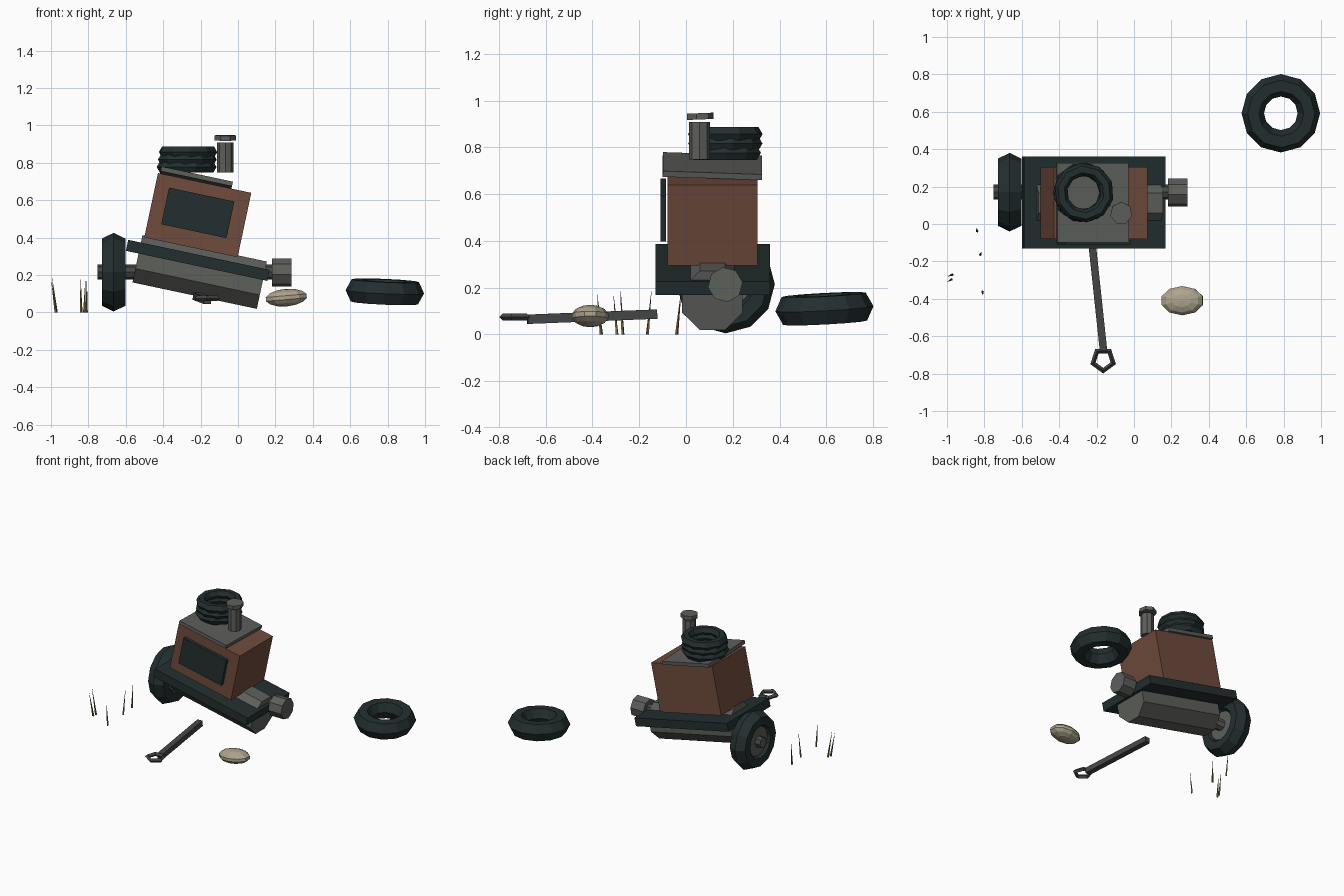
import bpy, bmesh
from math import radians, pi, cos, sin
from mathutils import Vector, Euler

cube = bpy.data.objects.get("Cube")
if cube:
    bpy.data.objects.remove(cube, do_unlink=True)


def material(name, rgb):
    m = bpy.data.materials.new(name)
    m.use_nodes = True
    m.diffuse_color = (*rgb, 1)
    bsdf = m.node_tree.nodes["Principled BSDF"]
    bsdf.inputs["Base Color"].default_value = (*rgb, 1)
    bsdf.inputs["Roughness"].default_value = 0.9
    return m


RUBBER = material("dark rubber", (0.017, 0.028, 0.029))
RUST = material("rusty brown", (0.16, 0.07, 0.045))
STEEL = material("worn steel", (0.11, 0.115, 0.105))
DARK_STEEL = material("dark steel", (0.06, 0.062, 0.062))
STONE = material("pale stone", (0.42, 0.37, 0.27))
STRAW = material("dry straw", (0.2, 0.15, 0.06))

TILT = radians(12)


def finish(bm, name, mat, loc, rot=(0, 0, 0)):
    bmesh.ops.recalc_face_normals(bm, faces=bm.faces)
    mesh = bpy.data.meshes.new(name)
    bm.to_mesh(mesh)
    bm.free()
    mesh.materials.append(mat)
    ob = bpy.data.objects.new(name, mesh)
    ob.location, ob.rotation_euler = loc, rot
    bpy.context.collection.objects.link(ob)
    return ob


def box(name, mat, size, loc, rot=(0, 0, 0)):
    bm = bmesh.new()
    bmesh.ops.create_cube(bm, size=1)
    bmesh.ops.scale(bm, vec=size, verts=bm.verts)
    return finish(bm, name, mat, loc, rot)


def cylinder(name, mat, radius, depth, loc, rot=(0, 0, 0), sides=8, turn=0.0, top=None):
    bm = bmesh.new()
    bmesh.ops.create_cone(bm, cap_ends=True, segments=sides, radius1=radius,
                          radius2=radius if top is None else top, depth=depth)
    bmesh.ops.rotate(bm, verts=bm.verts, matrix=Euler((0, 0, turn)).to_matrix())
    return finish(bm, name, mat, loc, rot)


def ring(name, mat, major, minor, loc, rot=(0, 0, 0), sides=12, section=6,
         stretch=1.0, turn=0.0, twist=0.0):
    """Faceted torus around its own z axis."""
    bm = bmesh.new()
    loops = []
    for i in range(sides):
        a = turn + 2 * pi * i / sides
        loop = []
        for j in range(section):
            b = twist + 2 * pi * j / section
            r = major + minor * cos(b)
            loop.append(bm.verts.new((r * cos(a), r * sin(a), minor * stretch * sin(b))))
        loops.append(loop)
    for i in range(sides):
        p, q = loops[i], loops[(i + 1) % sides]
        for j in range(section):
            k = (j + 1) % section
            bm.faces.new((p[j], q[j], q[k], p[k]))
    return finish(bm, name, mat, loc, rot)


# Tilted chassis, tank and housing
MID_Y = 0.113
LEAN = (0, TILT, 0)
ALONG_X = (0, pi / 2, 0)
box("chassis_plate", RUBBER, (0.773, 0.49, 0.06), (-0.215, 0.115, 0.278), LEAN)
cylinder("tank", STEEL, 0.14, 0.68, (-0.205, MID_Y, 0.216),
         (0, pi / 2 + TILT, 0), turn=pi / 8)
box("housing", RUST, (0.51, 0.385, 0.352), (-0.215, MID_Y, 0.52), LEAN)
box("front_panel", RUBBER, (0.357, 0.024, 0.2), (-0.215, -0.098, 0.532), LEAN)
box("lid", STEEL, (0.39, 0.425, 0.025), (-0.222, MID_Y, 0.72), (radians(-2), TILT, 0))

# Coiled hose on the lid
for i in range(3):
    ring(f"hose_coil_{i + 1}", RUBBER, 0.125, 0.035,
         (-0.275 + 0.004 * i, 0.168, 0.777 + 0.04 * i), sides=10, turn=0.2 * i)

# Exhaust pipe with cap
cylinder("exhaust_pipe", STEEL, 0.045, 0.16, (-0.068, 0.058, 0.828))
cylinder("exhaust_cap", STEEL, 0.06, 0.027, (-0.068, 0.058, 0.933), (0.04, 0, 0), sides=7)

# Axle, mounted wheel and bare hub
AXLE_Y, AXLE_Z = 0.17, 0.215
cylinder("axle", DARK_STEEL, 0.04, 0.97, (-0.265, AXLE_Y, AXLE_Z), ALONG_X)
ring("mounted_tire", RUBBER, 0.15, 0.06, (-0.665, AXLE_Y, AXLE_Z), ALONG_X, stretch=1.2)
cylinder("wheel_disc", STEEL, 0.105, 0.09, (-0.665, AXLE_Y, AXLE_Z), ALONG_X, sides=12)
cylinder("axle_end", STEEL, 0.04, 0.19, (-0.655, AXLE_Y, AXLE_Z), ALONG_X)
cylinder("bare_hub", STEEL, 0.075, 0.105, (0.233, 0.168, 0.213), ALONG_X, turn=0.15)

# Loose tire on the ground
ring("loose_tire", RUBBER, 0.15, 0.06, (0.785, 0.592, 0.11),
     (radians(3), radians(2.5), 0), stretch=1.15)

# Wrench on the ground
start, end = Vector((-0.222, -0.125, 0.087)), Vector((-0.163, -0.678, 0.065))
span = end - start
box("wrench_handle", DARK_STEEL, (0.04, 0.04, span.length), (start + end) / 2,
    span.to_track_quat("Z", "Y").to_euler())
ring("wrench_ring", DARK_STEEL, 0.057, 0.015, (-0.165, -0.727, 0.075),
     sides=5, section=4, turn=-pi / 2)

# Pebble
bm = bmesh.new()
bmesh.ops.create_uvsphere(bm, u_segments=10, v_segments=7, radius=1)
bmesh.ops.scale(bm, vec=(0.118, 0.08, 0.047), verts=bm.verts)
finish(bm, "pebble", STONE, (0.258, -0.41, 0.079), (0, radians(-5), 0))

# Dry grass blades: base and tip positions
blades = [((-0.97, -0.27, 0), (-0.995, -0.28, 0.19)),
          ((-0.975, -0.295, 0), (-0.998, -0.31, 0.17)),
          ((-0.838, -0.04, 0), (-0.842, -0.02, 0.19)),
          ((-0.81, -0.362, 0), (-0.808, -0.38, 0.17)),
          ((-0.822, -0.165, 0), (-0.815, -0.148, 0.185))]
for i, (base, tip) in enumerate(blades):
    base, tip = Vector(base), Vector(tip)
    d = tip - base
    cylinder(f"grass_blade_{i + 1}", STRAW, 0.007, d.length, (base + tip) / 2,
             d.to_track_quat("Z", "Y").to_euler(), sides=4, top=0.0005)
